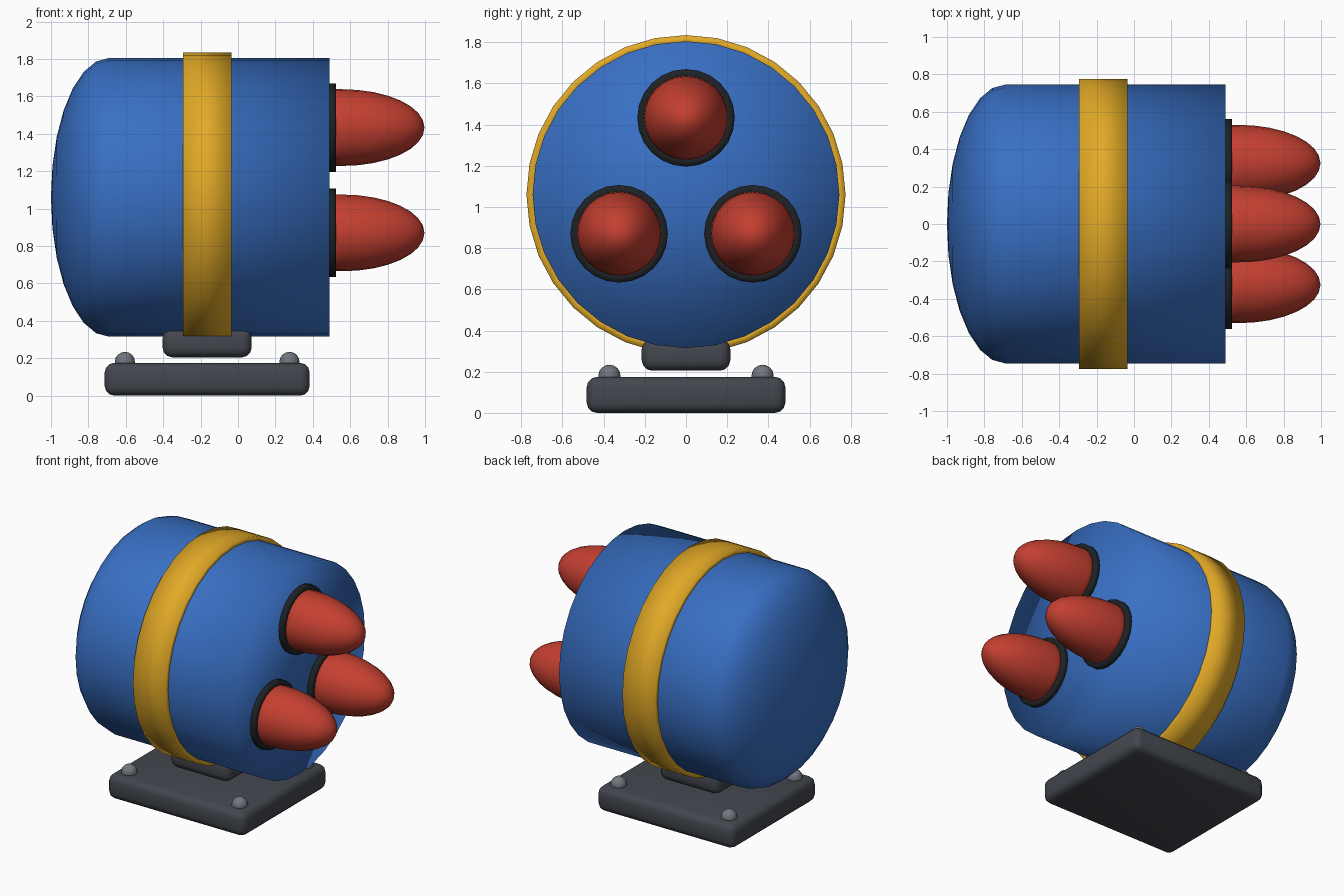
import bpy, bmesh
from math import sin, cos, pi

if "Cube" in bpy.data.objects:
    bpy.data.objects.remove(bpy.data.objects["Cube"])

AXIS_Z = 1.06      # height of the pod axis
MID_X = -0.165     # middle of strap and stand


def material(name, rgb):
    m = bpy.data.materials.new(name)
    m.diffuse_color = (*rgb, 1)
    m.use_nodes = True
    m.node_tree.nodes["Principled BSDF"].inputs["Base Color"].default_value = m.diffuse_color
    return m


BLUE = material("blue", (0.04, 0.16, 0.55))
YELLOW = material("yellow", (0.76, 0.40, 0.02))
RED = material("red", (0.55, 0.05, 0.03))
BLACK = material("black", (0.013, 0.016, 0.018))
DARK = material("dark_grey", (0.055, 0.062, 0.075))
STEEL = material("steel", (0.17, 0.18, 0.21))


def finish(bm, name, mat, loc):
    bmesh.ops.recalc_face_normals(bm, faces=bm.faces)
    for f in bm.faces:
        f.smooth = True
    me = bpy.data.meshes.new(name)
    bm.to_mesh(me)
    bm.free()
    me.materials.append(mat)
    ob = bpy.data.objects.new(name, me)
    ob.location = loc
    bpy.context.collection.objects.link(ob)
    return ob


def lathe(name, profile, sides, mat, loc, closed=False):
    """Spin (x, radius) points about the x axis; radius 0 becomes a pole."""
    bm = bmesh.new()
    rings = []
    for x, r in profile:
        if r < 1e-5:
            rings.append([bm.verts.new((x, 0, 0))] * sides)
        else:
            rings.append([bm.verts.new((x, r * sin(2 * pi * i / sides),
                                        r * cos(2 * pi * i / sides)))
                          for i in range(sides)])
    pairs = list(zip(rings, rings[1:]))
    if closed:
        pairs.append((rings[-1], rings[0]))
    for a, b in pairs:
        for i in range(sides):
            j = (i + 1) % sides
            bm.faces.new(list(dict.fromkeys((a[i], a[j], b[j], b[i]))))
    return finish(bm, name, mat, loc)


def rounded_box(name, size, loc, bevel, mat):
    bm = bmesh.new()
    bmesh.ops.create_cube(bm, size=1)
    bmesh.ops.scale(bm, vec=size, verts=bm.verts)
    bmesh.ops.bevel(bm, geom=bm.edges[:], offset=bevel, segments=3,
                    profile=0.5, affect='EDGES')
    return finish(bm, name, mat, loc)


# Pod body: domed back, flat front
dome = [(-0.69 - 0.31 * cos(k * pi / 14), 0.745 * sin(k * pi / 14)) for k in range(8)]
lathe("pod_body", dome + [(0.49, 0.745), (0.49, 0)], 32, BLUE, (0, 0, AXIS_Z))

# Strap around the body
lathe("strap", [(-0.13, 0.73), (-0.13, 0.775), (0.13, 0.775), (0.13, 0.73)],
      32, YELLOW, (MID_X, 0, AXIS_Z), closed=True)

# Three rockets, each with a dark collar
nose = [(0, 0), (0, 0.205), (0.08, 0.205)]
nose += [(0.08 + 0.44 * sin(k * pi / 16), 0.205 * cos(k * pi / 16)) for k in range(1, 9)]
collar = [(0, 0.19), (0, 0.237), (0.045, 0.237), (0.045, 0.19)]
for n, (y, z) in enumerate([(0, 1.433), (-0.325, 0.87), (0.325, 0.87)], 1):
    lathe(f"rocket_nose_{n}", nose, 24, RED, (0.477, y, z))
    lathe(f"rocket_collar_{n}", collar, 24, BLACK, (0.48, y, z), closed=True)

# Stand: saddle and base plate
rounded_box("saddle", (0.475, 0.43, 0.155), (MID_X, 0, 0.2825), 0.05, DARK)
rounded_box("base_plate", (1.095, 0.965, 0.175), (MID_X, 0, 0.0875), 0.05, DARK)

# Corner bolts
for sx in (-1, 1):
    for sy in (-1, 1):
        bm = bmesh.new()
        bmesh.ops.create_uvsphere(bm, u_segments=16, v_segments=8, radius=0.054)
        finish(bm, "base_bolt", STEEL, (MID_X + sx * 0.44, sy * 0.372, 0.18))
